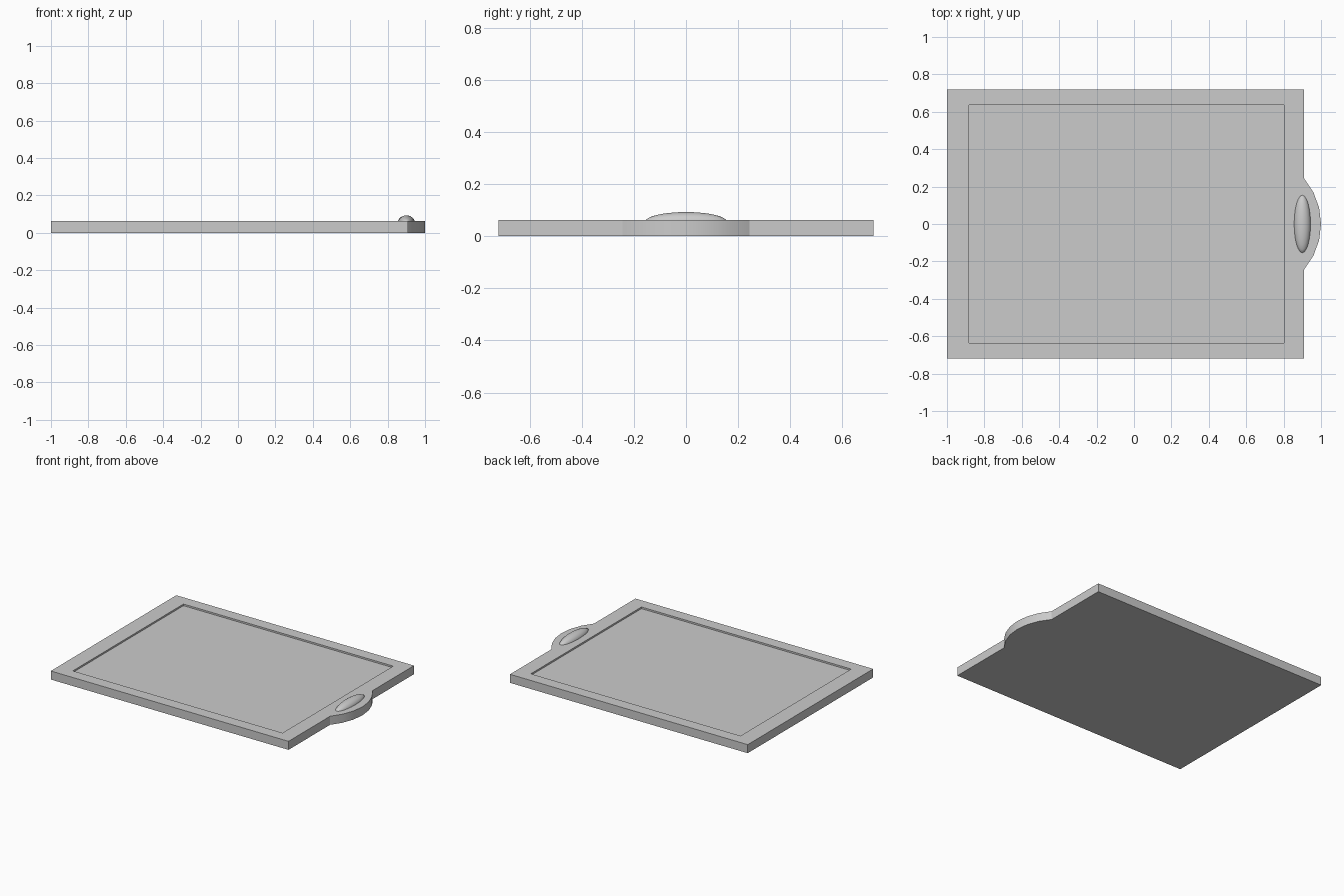
import bpy, bmesh, math

if "Cube" in bpy.data.objects:
    bpy.data.objects.remove(bpy.data.objects["Cube"])

TOP = 0.062
HALF_Y = 0.72
EDGE_X = 0.91


def finish(obj, angle):
    bpy.ops.object.select_all(action='DESELECT')
    obj.select_set(True)
    bpy.context.view_layer.objects.active = obj
    bpy.ops.object.shade_smooth_by_angle(angle=math.radians(angle))


def make_object(name, bm):
    mesh = bpy.data.meshes.new(name)
    bm.to_mesh(mesh)
    bm.free()
    obj = bpy.data.objects.new(name, mesh)
    bpy.context.collection.objects.link(obj)
    return obj


# Tray outline: rectangle with a bowed tab on the right edge
half_tab, bulge, steps = 0.243, 0.09, 6
radius = (half_tab ** 2 + bulge ** 2) / (2 * bulge)
sweep = math.asin(half_tab / radius)
outline = [(-1, HALF_Y), (-1, -HALF_Y), (EDGE_X, -HALF_Y)]
for i in range(steps + 1):
    a = -sweep + 2 * sweep * i / steps
    outline.append((1 - radius + radius * math.cos(a), radius * math.sin(a)))
outline.append((EDGE_X, HALF_Y))

# Tray body: extruded outline
bm = bmesh.new()
base = bm.faces.new([bm.verts.new((x, y, 0)) for x, y in outline])
ext = bmesh.ops.extrude_face_region(bm, geom=[base], use_keep_orig=True)
bmesh.ops.translate(bm, vec=(0, 0, TOP),
                    verts=[v for v in ext["geom"] if isinstance(v, bmesh.types.BMVert)])
bmesh.ops.recalc_face_normals(bm, faces=bm.faces[:])
tray = make_object("tray_body", bm)

# Shallow rectangular recess in the top
depth = 0.012
bpy.ops.mesh.primitive_cube_add(size=1, location=(-0.04, 0, TOP))
cutter = bpy.context.object
cutter.name = "recess_cutter"
cutter.dimensions = (1.685, 1.27, 2 * depth)
bpy.context.view_layer.update()
cut = tray.modifiers.new("recess", 'BOOLEAN')
cut.operation = 'DIFFERENCE'
cut.solver = 'EXACT'
cut.object = cutter
bpy.context.view_layer.objects.active = tray
bpy.ops.object.modifier_apply(modifier=cut.name)
bpy.data.objects.remove(cutter)
finish(tray, 20)

# Thumb grip: long low dome on the tab
bpy.ops.mesh.primitive_uv_sphere_add(segments=24, ring_count=12, radius=1,
                                     location=(0.90, 0, 0.055))
grip = bpy.context.object
grip.name = "thumb_grip"
grip.scale = (0.045, 0.158, 0.038)
bpy.ops.object.transform_apply(location=False, rotation=False, scale=True)
bm = bmesh.new()
bm.from_mesh(grip.data)
bmesh.ops.bisect_plane(bm, geom=bm.verts[:] + bm.edges[:] + bm.faces[:],
                       plane_co=(0, 0, -0.003), plane_no=(0, 0, 1), clear_inner=True)
bm.to_mesh(grip.data)
bm.free()
finish(grip, 60)
